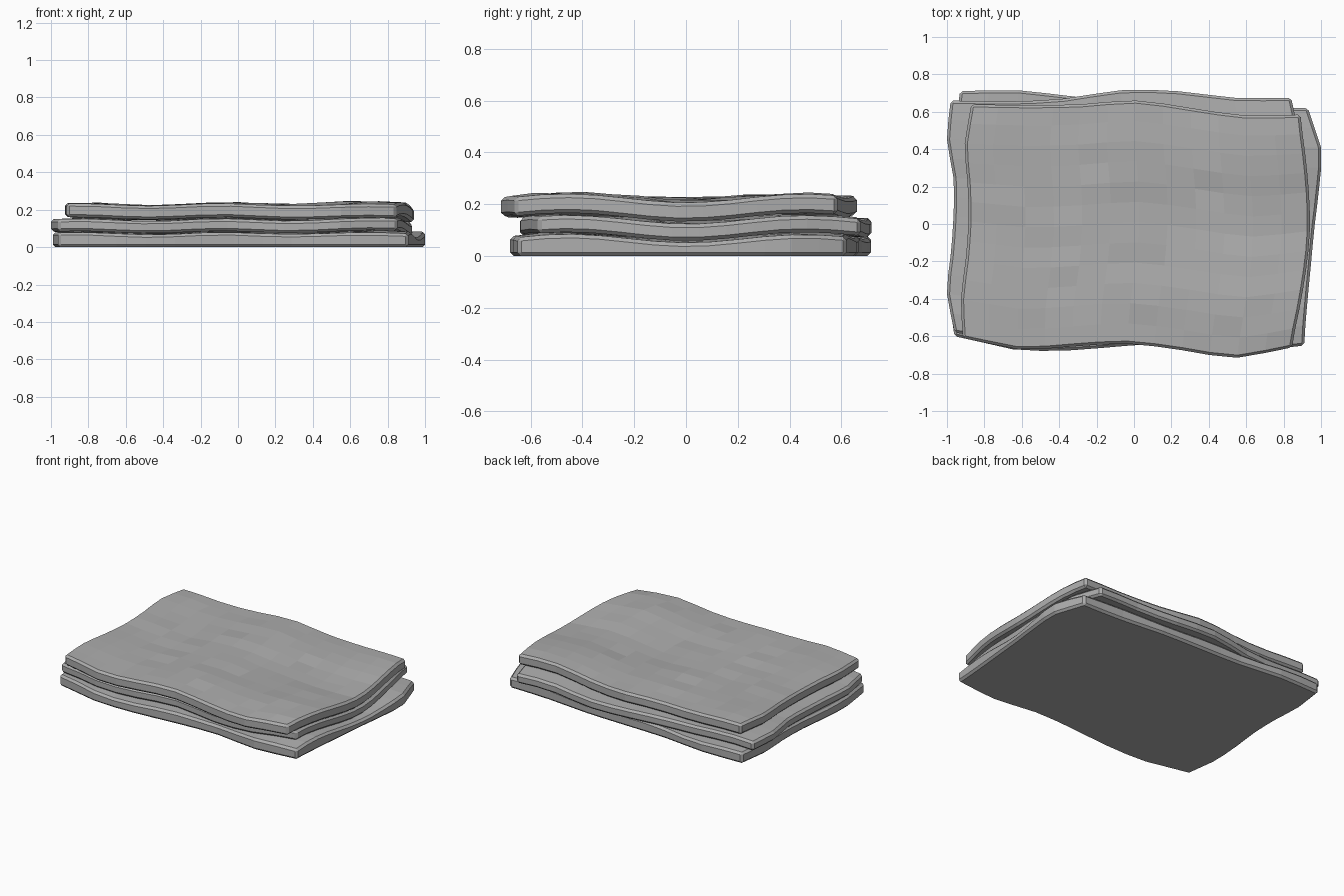
import bpy, bmesh, math, random

cube = bpy.data.objects.get("Cube")
if cube:
    bpy.data.objects.remove(cube, do_unlink=True)

stone = bpy.data.materials.new("grey_stone")
stone.use_nodes = True
GREY = (0.42, 0.42, 0.42, 1)
stone.diffuse_color = GREY
stone.node_tree.nodes["Principled BSDF"].inputs["Base Color"].default_value = GREY

NX, NY = 12, 12


def sample(values, t):
    """Smooth curve through evenly spaced values, t from 0 to 1."""
    last = len(values) - 1
    i = min(int(t * last), last - 1)
    f = t * last - i
    a, b = values[i], values[i + 1]
    before, after = values[max(i - 1, 0)], values[min(i + 2, last)]
    m, n = (b - before) / 2, (after - a) / 2
    return (a + f * m + f * f * (3 * (b - a) - 2 * m - n)
            + f ** 3 * (2 * (a - b) + m + n))


def wave(x, y):
    """Gentle undulation, with a deeper dip half way along the right side."""
    side = 0.25 + 0.75 * min(max((x + 0.2) / 1.1, 0), 1)
    return 0.006 * math.cos(8.4 * (x + 0.1)) - 0.016 * side * math.cos(7 * y)


def slab(name, front, back, left, right, low, high, flat_base, seed):
    rng = random.Random(seed)
    bm = bmesh.new()
    lower, upper = [], []
    for j in range(NY + 1):
        v = j / NY
        for i in range(NX + 1):
            u = i / NX
            # blend the four wavy borders into a sheet
            xl, xr = sample(left, v), sample(right, v)
            yf, yb = sample(front, u), sample(back, u)
            fx = left[0] + u * (right[0] - left[0])
            bx = left[-1] + u * (right[-1] - left[-1])
            ly = front[0] + v * (back[0] - front[0])
            ry = front[-1] + v * (back[-1] - front[-1])
            cx = fx + v * (bx - fx)
            cy = ly + u * (ry - ly)
            x = xl + u * (xr - xl) + fx + v * (bx - fx) - cx
            y = yf + v * (yb - yf) + ly + u * (ry - ly) - cy
            inside = 0 < i < NX and 0 < j < NY
            rough = rng.uniform(-0.005, 0.005) if inside else 0
            z = wave(x, y)
            lower.append(bm.verts.new((x, y, low + (0 if flat_base else z))))
            upper.append(bm.verts.new((x, y, high + z + rough)))
    # top and underside
    row = NX + 1
    for j in range(NY):
        for i in range(NX):
            a = j * row + i
            quad = (a, a + 1, a + row + 1, a + row)
            bm.faces.new([upper[k] for k in quad])
            bm.faces.new([lower[k] for k in reversed(quad)])
    # walls around the rim
    rim = ([i for i in range(NX)] + [j * row + NX for j in range(NY)]
           + [NY * row + i for i in range(NX, 0, -1)]
           + [j * row for j in range(NY, 0, -1)])
    for a, b in zip(rim, rim[1:] + rim[:1]):
        bm.faces.new((lower[a], lower[b], upper[b], upper[a]))
    bmesh.ops.recalc_face_normals(bm, faces=bm.faces[:])
    mesh = bpy.data.meshes.new(name)
    bm.to_mesh(mesh)
    bm.free()
    mesh.materials.append(stone)
    ob = bpy.data.objects.new(name, mesh)
    bpy.context.collection.objects.link(ob)
    # chipped rim
    bevel = ob.modifiers.new("rim_chamfer", "BEVEL")
    bevel.width = 0.014
    bevel.segments = 1
    bevel.limit_method = "ANGLE"
    bevel.angle_limit = math.radians(50)


# front and back run left to right; left and right run front to back
slab("bottom_slab",
     (-.60, -.67, -.675, -.65, -.64, -.68, -.65),
     (.71, .715, .68, .67, .66, .63, .62),
     (-.96, -.99, -.98, -.955, -.95, -.96, -.93),
     (.91, .925, .945, .965, .99, 1.0, .93),
     0, 0.072, True, 1)
slab("middle_slab",
     (-.58, -.63, -.62, -.60, -.63, -.64, -.57),
     (.66, .655, .67, .715, .71, .675, .675),
     (-.96, -1.0, -.98, -.965, -.965, -1.0, -.98),
     (.85, .88, .91, .93, .92, .89, .84),
     0.078, 0.143, False, 2)
slab("top_slab",
     (-.61, -.67, -.655, -.64, -.675, -.715, -.66),
     (.64, .635, .64, .66, .62, .58, .585),
     (-.915, -.925, -.90, -.885, -.89, -.905, -.87),
     (.845, .885, .92, .94, .935, .915, .89),
     0.153, 0.226, False, 3)
